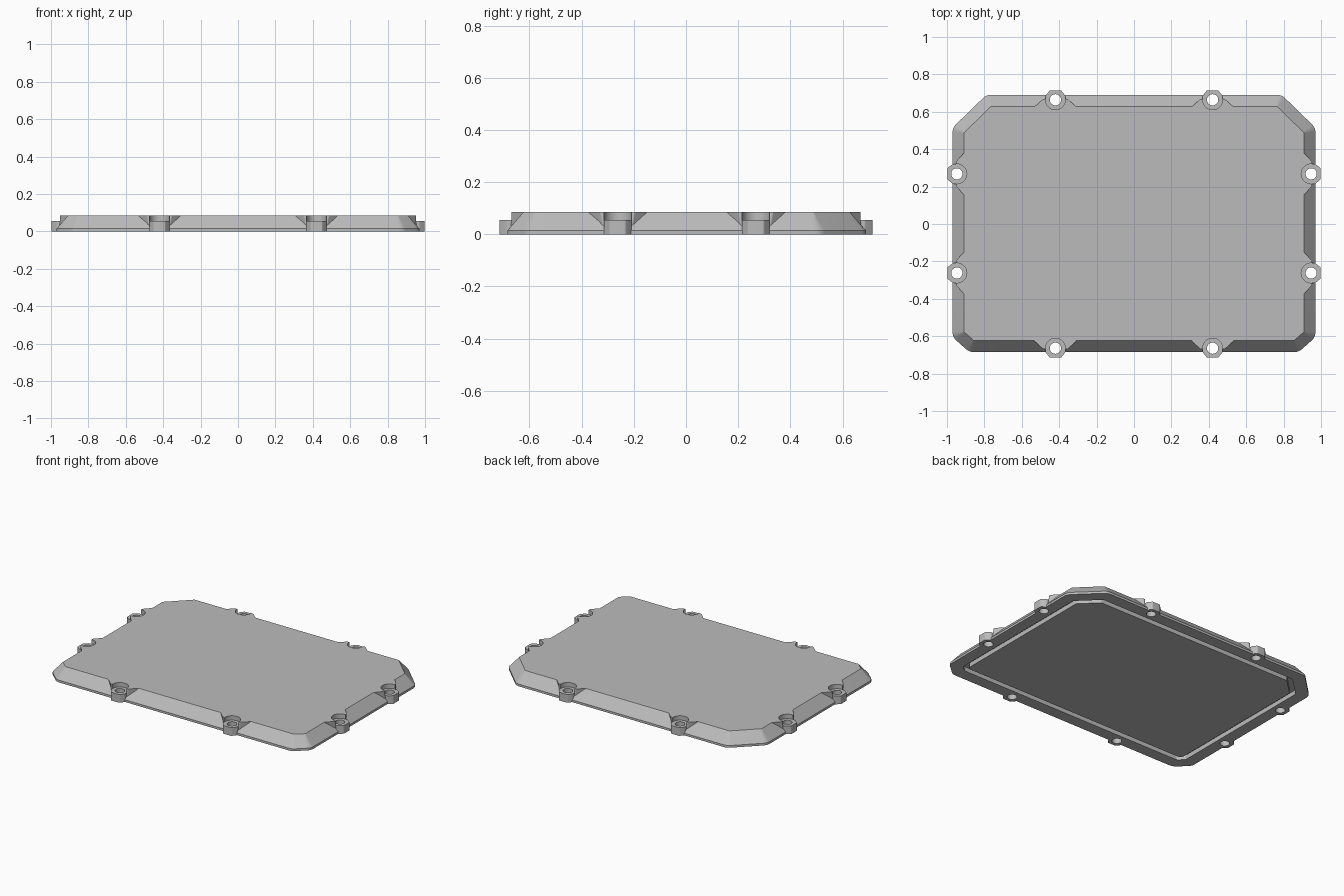
import bpy
import bmesh
from math import pi, tan
from mathutils import Vector, Matrix

if "Cube" in bpy.data.objects:
    bpy.data.objects.remove(bpy.data.objects["Cube"], do_unlink=True)

grey = bpy.data.materials.new("light_grey_metal")
grey.use_nodes = True
colour = (0.5, 0.5, 0.5, 1)
grey.diffuse_color = colour
grey.node_tree.nodes["Principled BSDF"].inputs["Base Color"].default_value = colour

TOP, LIP, SEAT = 0.085, 0.015, 0.055
HALF_X, BACK, FRONT = 0.97, 0.69, -0.685


def mirrored(half):
    """Close a right-hand half outline across the centre line."""
    return half + [(-x, y) for x, y in reversed(half)]


def inset(points, d):
    """Move every edge of a counter-clockwise polygon inward by d."""
    pts = [Vector(p) for p in points]
    out = []
    for i, p in enumerate(pts):
        a = (p - pts[i - 1]).normalized()
        b = (pts[(i + 1) % len(pts)] - p).normalized()
        na, nb = Vector((-a.y, a.x)), Vector((-b.y, b.x))
        out.append(p + (na + nb) * d / (1 + na.dot(nb)))
    return out


def fillet(points, r, steps=6):
    """Round every corner with a small curve of fixed point count."""
    pts = [Vector(p) for p in points]
    out = []
    for i, p in enumerate(pts):
        a = (pts[i - 1] - p).normalized()
        b = (pts[(i + 1) % len(pts)] - p).normalized()
        reach = r / tan(a.angle(b) / 2)
        s, e = p + a * reach, p + b * reach
        for k in range(steps + 1):
            t = k / steps
            out.append(s * (1 - t) ** 2 + p * 2 * t * (1 - t) + e * t * t)
    return out


def loft(bm, rings, matrix=Matrix()):
    """Join (outline, height) rings into a closed solid."""
    loops = [[bm.verts.new(matrix @ Vector((p[0], p[1], z))) for p in ring]
             for ring, z in rings]
    for low, high in zip(loops, loops[1:]):
        for i in range(len(low)):
            j = (i + 1) % len(low)
            bm.faces.new((low[i], low[j], high[j], high[i]))
    bm.faces.new(loops[0][::-1])
    bm.faces.new(loops[-1])


def make(name, bm):
    bmesh.ops.recalc_face_normals(bm, faces=bm.faces)
    mesh = bpy.data.meshes.new(name)
    bm.to_mesh(mesh)
    bm.free()
    mesh.materials.append(grey)
    ob = bpy.data.objects.new(name, mesh)
    bpy.context.collection.objects.link(ob)
    return ob


def combine(target, tool, operation):
    """Apply a boolean and discard the tool object."""
    bpy.context.view_layer.objects.active = target
    mod = target.modifiers.new(operation, "BOOLEAN")
    mod.object, mod.operation, mod.solver = tool, operation, "EXACT"
    bpy.ops.object.modifier_apply(modifier=mod.name)
    bpy.data.objects.remove(tool, do_unlink=True)


def cylinder(bm, radius, low, high, matrix):
    bmesh.ops.create_cone(
        bm, cap_ends=True, segments=32, radius1=radius, radius2=radius, depth=high - low,
        matrix=matrix @ Matrix.Translation((0, 0, (low + high) / 2)))


# Cover plate with bevelled sides and clipped corners
outline = mirrored([(0.88, FRONT), (HALF_X, -0.605), (HALF_X, 0.515), (0.79, BACK)])
bm = bmesh.new()
loft(bm, [(fillet(outline, 0.06), 0), (fillet(outline, 0.06), LIP),
          (fillet(inset(outline, 0.062), 0.008), TOP)])
cover = make("cover_plate", bm)

# Screw positions: local +y points outward from the plate
places = []
for side in (-1, 1):
    for x in (-0.42, 0.42):
        places.append(Matrix.Translation((x, side * 0.664, 0))
                      @ Matrix.Rotation(0 if side > 0 else pi, 4, "Z"))
    for y in (-0.262, 0.268):
        places.append(Matrix.Translation((side * 0.947, y, 0))
                      @ Matrix.Rotation(-side * pi / 2, 4, "Z"))

# Shoulders flaring around the screws, and the screw bosses
shoulder = mirrored([(0.12, -0.07), (0.11, -0.036), (0.066, 0.004)])
shoulder_foot = mirrored([(0.1, -0.07), (0.09, -0.036), (0.05, 0.008)])
boss = mirrored([(0.053, -0.06), (0.053, 0.022), (0.03, 0.051)])
# Outlines run from the outer edge back to the plate, so close them in order
for place in places:
    bm = bmesh.new()
    loft(bm, [(fillet(shoulder_foot, 0.01), 0), (fillet(shoulder, 0.01), TOP)], place)
    combine(cover, make("shoulder", bm), "UNION")
    bm = bmesh.new()
    loft(bm, [(fillet(boss, 0.012), 0), (fillet(boss, 0.012), SEAT)], place)
    combine(cover, make("screw_boss", bm), "UNION")

# Round screw seats, then through holes
for radius, low in ((0.053, SEAT), (0.03, -0.1)):
    bm = bmesh.new()
    for place in places:
        cylinder(bm, radius, low, 0.2, place)
    combine(cover, make("screw_cutter", bm), "DIFFERENCE")

# Gasket groove underneath, between the rim and the centre panel
bm = bmesh.new()
loft(bm, [(fillet(inset(outline, 0.08), 0.02), -0.1),
          (fillet(inset(outline, 0.08), 0.02), 0.03)])
groove = make("groove_cutter", bm)
bm = bmesh.new()
loft(bm, [(fillet(inset(outline, 0.115), 0.02), -0.2),
          (fillet(inset(outline, 0.115), 0.02), 0.2)])
combine(groove, make("panel_core", bm), "DIFFERENCE")
combine(cover, groove, "DIFFERENCE")

# Smooth the rounded walls, keep the creases
bpy.ops.object.select_all(action="DESELECT")
cover.select_set(True)
bpy.context.view_layer.objects.active = cover
bpy.ops.object.shade_smooth_by_angle(angle=pi / 6)
